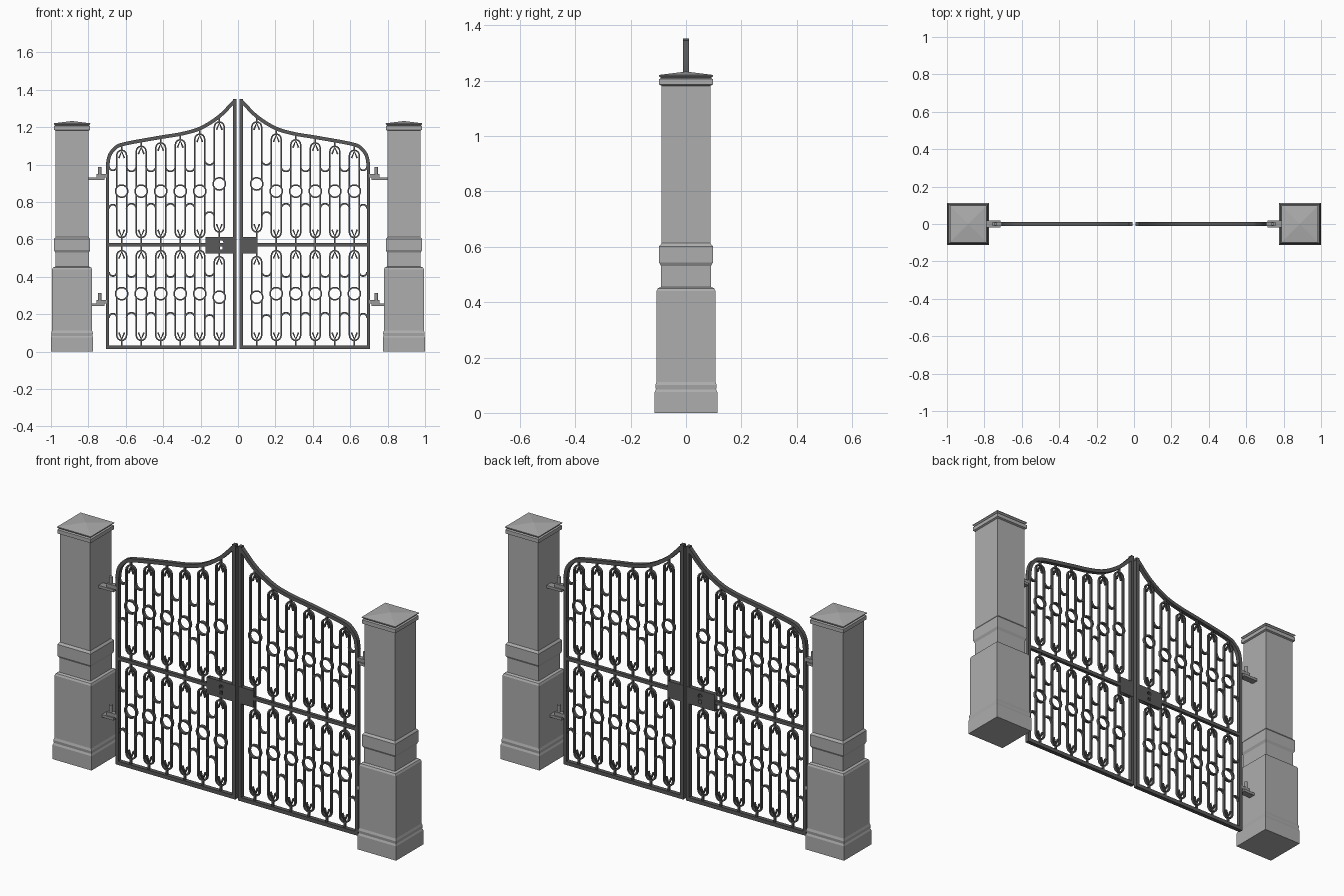
import bpy, bmesh
from math import sin, cos, pi, sqrt
from mathutils import Vector

cube = bpy.data.objects.get("Cube")
if cube:
    bpy.data.objects.remove(cube)


def material(name, v):
    m = bpy.data.materials.new(name)
    m.use_nodes = True
    m.diffuse_color = (v, v, v, 1)
    m.node_tree.nodes["Principled BSDF"].inputs["Base Color"].default_value = (v, v, v, 1)
    return m


STONE = material("pale grey stone", 0.42)
IRON = material("dark grey iron", 0.1)
STEEL = material("mid grey steel", 0.32)


def finish(bm, name, mat):
    bmesh.ops.recalc_face_normals(bm, faces=bm.faces[:])
    me = bpy.data.meshes.new(name)
    bm.to_mesh(me)
    bm.free()
    me.materials.append(mat)
    ob = bpy.data.objects.new(name, me)
    bpy.context.collection.objects.link(ob)
    return ob


def strip(bm, pts, w, d, closed=False):
    """Flat bar of width w and depth d following a path of (x, z) points."""
    p = [Vector(q) for q in pts]
    n = len(p)
    rings = []
    for i in range(n):
        a = p[i - 1] if (i or closed) else p[i]
        b = p[(i + 1) % n] if (i < n - 1 or closed) else p[i]
        t = (b - a).normalized()
        off = Vector((-t.y, t.x)) * w / 2
        rings.append([bm.verts.new((p[i].x + s * off.x, y, p[i].y + s * off.y))
                      for s, y in ((1, -d / 2), (-1, -d / 2), (-1, d / 2), (1, d / 2))])
    for i in range(n if closed else n - 1):
        a, b = rings[i], rings[(i + 1) % n]
        for k in range(4):
            j = (k + 1) % 4
            bm.faces.new((a[k], a[j], b[j], b[k]))
    if not closed:
        bm.faces.new(rings[0])
        bm.faces.new(rings[-1])


def box(bm, x0, x1, y0, y1, z0, z1):
    vs = bmesh.ops.create_cube(bm, size=1)["verts"]
    for v in vs:
        v.co = ((x0 + x1) / 2 + v.co.x * (x1 - x0), (y0 + y1) / 2 + v.co.y * (y1 - y0),
                (z0 + z1) / 2 + v.co.z * (z1 - z0))


def arc(cx, cz, r, a0, a1, n=8):
    return [(cx + r * cos(a0 + (a1 - a0) * i / n), cz + r * sin(a0 + (a1 - a0) * i / n))
            for i in range(n + 1)]


def smooth_path(pts, steps=6):
    p = [Vector(q) for q in pts]
    p = [2 * p[0] - p[1]] + p + [2 * p[-1] - p[-2]]
    out = []
    for i in range(1, len(p) - 2):
        a, b, c, d = p[i - 1:i + 3]
        for k in range(steps):
            t = k / steps
            out.append(0.5 * (2 * b + (c - a) * t + (2 * a - 5 * b + 4 * c - d) * t * t
                              + (3 * b - a - 3 * c + d) * t ** 3))
    return out + [p[-2]]


# Top rail path, from hinge side to meeting side
RAIL = smooth_path([(0.698, 0.99), (0.688, 1.045), (0.66, 1.085), (0.61, 1.11), (0.42, 1.145),
                    (0.3, 1.165), (0.2, 1.195), (0.1, 1.258), (0.014, 1.345)])


def rail_z(x):
    for a, b in zip(RAIL, RAIL[1:]):
        if b.x <= x <= a.x:
            return a.y + (b.y - a.y) * (a.x - x) / (a.x - b.x)
    return RAIL[0].y


# Stone pillars: square sections stacked as (half width, height)
PILLAR = [(0.113, 0), (0.113, 0.075), (0.109, 0.085), (0.111, 0.1), (0.107, 0.112), (0.107, 0.44),
          (0.102, 0.45), (0.09, 0.455), (0.09, 0.53), (0.097, 0.543), (0.097, 0.602),
          (0.088, 0.613), (0.088, 1.182), (0.097, 1.186), (0.097, 1.206),
          (0.09, 1.21), (0.098, 1.217), (0.098, 1.221), (0.002, 1.233)]


def pillar(s, name):
    bm = bmesh.new()
    rings = [[bm.verts.new((s * 0.887 + h * i, h * j, z))
              for i, j in ((-1, -1), (1, -1), (1, 1), (-1, 1))] for h, z in PILLAR]
    for a, b in zip(rings, rings[1:]):
        for k in range(4):
            j = (k + 1) % 4
            bm.faces.new((a[k], a[j], b[j], b[k]))
    bm.faces.new(rings[0])
    bm.faces.new(rings[-1])
    finish(bm, name, STONE)


PITCH, HALF, RING = 0.1044, 0.026, 0.033


def picket(bm, x, z0, z1, zr, end0, end1):
    """Long loop broken by a ring, with spear tips and stems to the rails."""
    strip(bm, arc(x, zr, RING, 0, 2 * pi * 15 / 16, 15), 0.008, 0.016, True)
    gap = sqrt(RING ** 2 - HALF ** 2)
    for sg, z, end in ((-1, z0, end0), (1, z1, end1)):
        c = z - sg * HALF
        strip(bm, [(x + HALF, zr + sg * gap)] + arc(x, c, HALF, 0, sg * pi)
              + [(x - HALF, zr + sg * gap)], 0.008, 0.014)
        strip(bm, [(x, z), (x, end)], 0.009, 0.012)
        strip(bm, [(x - 0.015, z - sg * 0.042), (x, z - sg * 0.006),
                   (x + 0.015, z - sg * 0.042)], 0.009, 0.01)


def leaf(s, side):
    # Outer frame and rails
    bm = bmesh.new()
    strip(bm, [(s * q.x, q.y) for q in RAIL], 0.019, 0.022)
    box(bm, s * 0.689, s * 0.707, -0.011, 0.011, 0.013, 1.0)
    box(bm, s * 0.008, s * 0.026, -0.011, 0.011, 0.013, 1.352)
    box(bm, s * 0.01, s * 0.705, -0.011, 0.011, 0.013, 0.033)
    box(bm, s * 0.01, s * 0.705, -0.009, 0.009, 0.562, 0.58)
    finish(bm, side + "_gate_frame", IRON)

    # Loops with rings, shorter beside the lock
    bm = bmesh.new()
    xs = [0.1 + PITCH * i for i in range(6)]
    for i, x in enumerate(xs):
        first = i == 0
        top = rail_z(x)
        picket(bm, s * x, 0.06, 0.508 if first else 0.54, 0.291 if first else 0.31, 0.025, 0.57)
        picket(bm, s * x, 0.64 if first else 0.61, top - 0.03,
               0.897 if first else 0.858, 0.57, top)
    finish(bm, side + "_gate_pickets", IRON)

    # Half rings joining neighbouring loops
    bm = bmesh.new()
    spans = [(x + HALF, x + PITCH - HALF) for x in xs[:5]] + [(xs[5] + HALF, 0.69)]
    for i, (a, b) in enumerate(spans):
        r = (b - a) / 2
        levels = ((1.025, 1), (0.72, -1), (0.43, 1), (0.17, -1)) if i == 0 else \
                 ((0.99, 1), (0.765, -1), (0.425, 1), (0.182, -1))
        for z, up in levels:
            strip(bm, arc(s * (a + b) / 2, z, r, pi if up > 0 else 0, 2 * pi if up > 0 else pi),
                  0.009, 0.014)
    finish(bm, side + "_gate_scrolls", IRON)

    # Hinges: wall strap, upright pin and knuckle
    bm = bmesh.new()
    for z, wall in ((0.925, 0.81), (0.25, 0.79)):
        box(bm, s * 0.713, s * wall, -0.018, 0.018, z - 0.007, z + 0.007)
        box(bm, s * 0.7, s * 0.757, -0.012, 0.012, z + 0.007, z + 0.026)
        pin = bmesh.ops.create_cone(bm, cap_ends=True, segments=12, radius1=0.009,
                                    radius2=0.009, depth=0.07)["verts"]
        bmesh.ops.translate(bm, verts=pin, vec=(s * 0.74, 0, z + 0.028))
    finish(bm, side + "_hinges", STEEL)


def plate(name, x0, x1, hole=None):
    """Lock plate from a filled outline, with an optional opening."""
    cu = bpy.data.curves.new(name, "CURVE")
    cu.dimensions, cu.fill_mode, cu.extrude = "2D", "BOTH", 0.012
    outlines = [[(x0, 0.526), (x1, 0.526), (x1, 0.614), (x0, 0.614)]] + ([hole] if hole else [])
    for pts in outlines:
        sp = cu.splines.new("POLY")
        sp.points.add(len(pts) - 1)
        for q, (x, z) in zip(sp.points, pts):
            q.co = (x, z, 0, 1)
        sp.use_cyclic_u = True
    tmp = bpy.data.objects.new(name + "_outline", cu)
    bpy.context.collection.objects.link(tmp)
    bpy.context.view_layer.update()
    me = tmp.evaluated_get(bpy.context.evaluated_depsgraph_get()).to_mesh()
    bm = bmesh.new()
    bm.from_mesh(me)
    bpy.data.objects.remove(tmp)
    bmesh.ops.remove_doubles(bm, verts=bm.verts[:], dist=1e-5)
    for v in bm.verts:
        v.co = (v.co.x, -v.co.z, v.co.y)
    finish(bm, name, IRON)


for s, side in ((1, "left"), (-1, "right")):
    pillar(s, side + "_pillar")
    leaf(s, side)

# Lock plates; the rail is stopped behind the keyhole by the dark plate itself
keyhole = arc(-0.09, 0.583, 0.012, -0.3 * pi, 1.3 * pi, 10) + [(-0.098, 0.545), (-0.082, 0.545)]
plate("right_lock_plate", -0.175, -0.01, keyhole)
plate("left_lock_plate", 0.01, 0.098)
